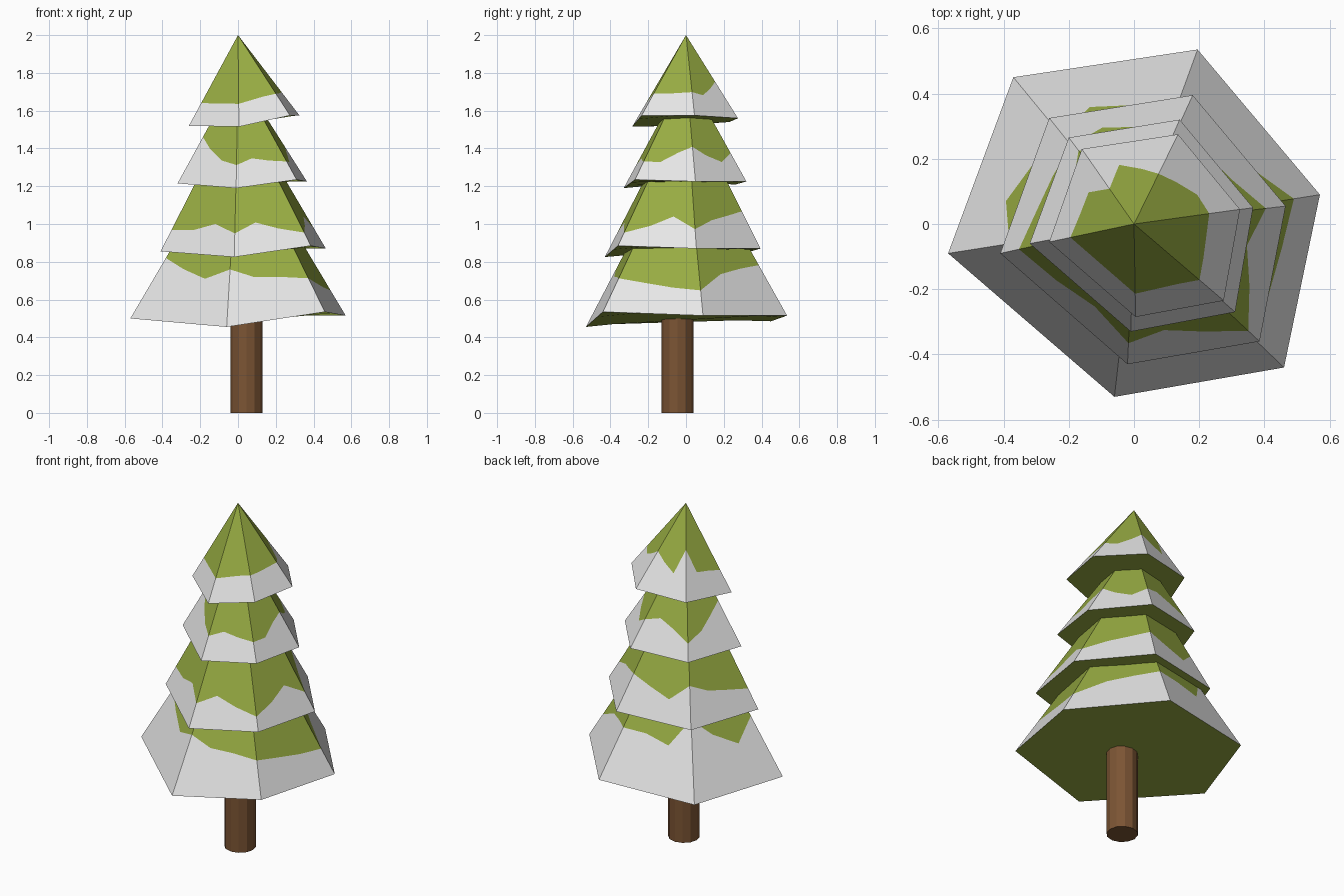
import bpy
import bmesh
from mathutils import Vector

default_cube = bpy.data.objects.get("Cube")
if default_cube:
    bpy.data.objects.remove(default_cube, do_unlink=True)


def make_material(name, colour):
    material = bpy.data.materials.new(name)
    material.use_nodes = True
    material.diffuse_color = (*colour, 1)
    shader = material.node_tree.nodes["Principled BSDF"]
    shader.inputs["Base Color"].default_value = (*colour, 1)
    shader.inputs["Roughness"].default_value = 0.9
    return material


needle_green = make_material("needle_green", (0.31, 0.41, 0.055))
snow_white = make_material("snow_white", (0.79, 0.79, 0.79))
bark_brown = make_material("bark_brown", (0.2, 0.09, 0.034))


def make_object(name, bm, materials):
    bmesh.ops.recalc_face_normals(bm, faces=bm.faces)
    mesh = bpy.data.meshes.new(name)
    bm.to_mesh(mesh)
    bm.free()
    for material in materials:
        mesh.materials.append(material)
    result = bpy.data.objects.new(name, mesh)
    bpy.context.collection.objects.link(result)
    return result


def add_tier(name, apex_height, corners, snow_percent):
    """Six-sided cone of needles whose lower slopes carry a ragged snow band.

    The snow line has one value at each corner and two along each side,
    given as a percentage of the way from the rim to the apex.
    """
    bm = bmesh.new()
    apex_point = Vector((0, 0, apex_height))
    apex = bm.verts.new(apex_point)
    corners = [Vector(corner) for corner in corners]
    rim, snow_line = [], []
    for index, percent in enumerate(snow_percent):
        side, step = divmod(index, 3)
        start, end = corners[side], corners[(side + 1) % len(corners)]
        rim_point = start.lerp(end, step / 3)
        rim.append(bm.verts.new(rim_point))
        snow_line.append(bm.verts.new(rim_point.lerp(apex_point, percent / 100)))
    count = len(rim)
    for index in range(count):
        following = (index + 1) % count
        snow = bm.faces.new((rim[index], rim[following],
                             snow_line[following], snow_line[index]))
        snow.material_index = 1
        bm.faces.new((snow_line[index], snow_line[following], apex))
    # Green underside
    bm.faces.new(list(reversed(rim)))
    return make_object(name, bm, (needle_green, snow_white))


# Trunk
trunk_mesh = bmesh.new()
bmesh.ops.create_cone(trunk_mesh, cap_ends=True, segments=12,
                      radius1=0.085, radius2=0.085, depth=0.6)
bmesh.ops.translate(trunk_mesh, verts=trunk_mesh.verts, vec=(0.045, -0.045, 0.3))
make_object("trunk", trunk_mesh, (bark_brown,))

# Branch tiers, corners listed anticlockwise from the -x side
add_tier("bottom_branches", 1.47,
         [(-.57, -.09, .5), (-.06, -.53, .455), (.46, -.44, .535),
          (.57, .09, .515), (.195, .535, .515), (-.37, .45, .485)],
         [33, 28, 24, 30, 24, 22, 19, 17, 15, 14, 23, 26, 28, 28, 25, 40, 30, 22])

add_tier("lower_middle_branches", 1.66,
         [(-.41, -.09, .855), (-.02, -.43, .825), (.385, -.36, .885),
          (.465, .055, .87), (.18, .395, .87), (-.26, .325, .85)],
         [14, 15, 20, 15, 20, 14, 9, 14, 21, 13, 19, 22, 25, 20, 15, 26, 20, 17])

add_tier("upper_middle_branches", 1.8,
         [(-.32, -.06, 1.215), (-.01, -.33, 1.19), (.31, -.27, 1.235),
          (.365, .05, 1.225), (.14, .32, 1.225), (-.2, .265, 1.21)],
         [42, 32, 23, 20, 24, 20, 17, 17, 26, 32, 24, 18, 26, 30, 24, 15, 22, 33])

add_tier("top_branches", 2,
         [(-.26, -.055, 1.52), (.005, -.285, 1.515), (.275, -.235, 1.575),
          (.325, .045, 1.575), (.135, .275, 1.56), (-.16, .23, 1.54)],
         [25, 25, 25, 25, 26, 27, 27, 27, 28, 29, 26, 35, 44, 35, 26, 53, 28, 27])
